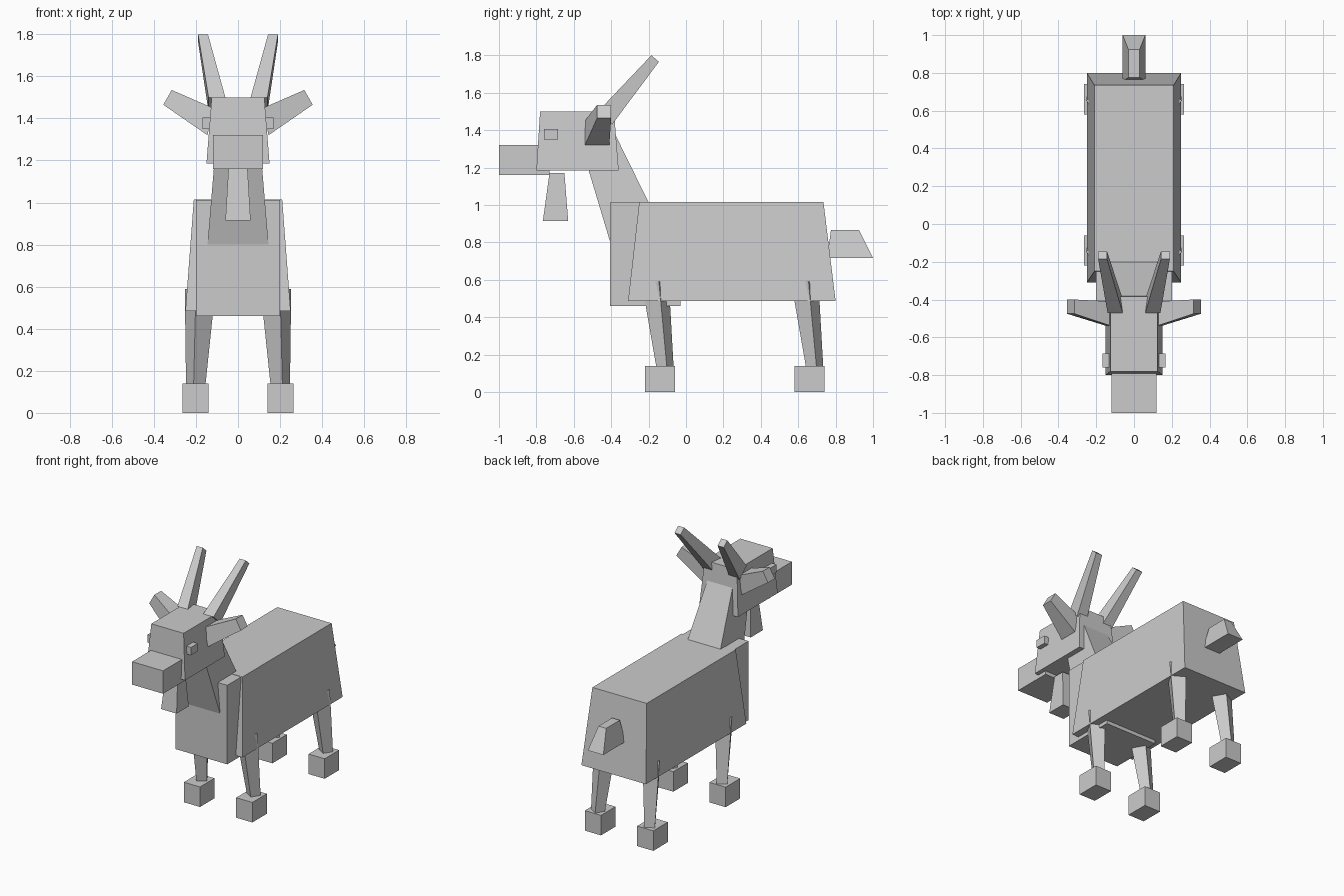
import bpy
from mathutils import Vector

cube = bpy.data.objects.get("Cube")
if cube:
    bpy.data.objects.remove(cube, do_unlink=True)

grey = bpy.data.materials.new("plain_grey")
grey.use_nodes = True
grey.diffuse_color = (0.6, 0.6, 0.6, 1)
grey.node_tree.nodes["Principled BSDF"].inputs["Base Color"].default_value = grey.diffuse_color


def loft(name, start, end, mirror=False):
    """Six-sided block joining two four-point outlines."""
    mesh = bpy.data.meshes.new(name)
    faces = [(3, 2, 1, 0), (4, 5, 6, 7)]
    faces += [(i, (i + 1) % 4, (i + 1) % 4 + 4, i + 4) for i in range(4)]
    points = [Vector(p) for p in start + end]
    # Keep the faces pointing outwards
    normal = (points[1] - points[0]).cross(points[2] - points[1])
    if normal.dot(points[4] - points[0]) < 0:
        faces = [f[::-1] for f in faces]
    mesh.from_pydata(points, [], faces)
    mesh.materials.append(grey)
    obj = bpy.data.objects.new(name, mesh)
    bpy.context.collection.objects.link(obj)
    if mirror:
        obj.modifiers.new("Mirror", 'MIRROR').use_mirror_merge = False
    return obj


def rect(x0, x1, y0, y1, z):
    return [(x0, y0, z), (x1, y0, z), (x1, y1, z), (x0, y1, z)]


def taper(name, z0, half0, y0, z1, half1, y1):
    """Centred block with a different width and depth at each height."""
    return loft(name, rect(-half0, half0, *y0, z0), rect(-half1, half1, *y1, z1))


def box(name, x, y, z, mirror=False):
    return loft(name, rect(*x, *y, z[0]), rect(*x, *y, z[1]), mirror)


def slanted(x0, x1, front, back):
    """Outline across x between two (y, z) points."""
    return [(x0, *front), (x1, *front), (x1, *back), (x0, *back)]


# Trunk
taper("body", 0.485, 0.25, (-0.31, 0.80), 1.015, 0.21, (-0.25, 0.735))
box("chest", (-0.2, 0.2), (-0.405, -0.03), (0.46, 1.013))
taper("neck", 0.8, 0.145, (-0.405, -0.095), 1.4, 0.095, (-0.585, -0.39))
taper("tail", 0.715, 0.06, (0.755, 1.0), 0.865, 0.03, (0.775, 0.925))

# Head
taper("head", 1.185, 0.15, (-0.80, -0.36), 1.5, 0.125, (-0.78, -0.385))
box("muzzle", (-0.12, 0.12), (-1.0, -0.73), (1.16, 1.32))
taper("beard", 0.915, 0.06, (-0.765, -0.63), 1.17, 0.045, (-0.73, -0.65))
box("eyes", (0.12, 0.168), (-0.76, -0.685), (1.35, 1.405), True)

# Ears and horns
loft("ears",
     [(0.145, -0.54, 1.32), (0.145, -0.41, 1.32), (0.12, -0.41, 1.45), (0.12, -0.54, 1.45)],
     [(0.355, -0.475, 1.465), (0.355, -0.4, 1.465), (0.315, -0.4, 1.535), (0.315, -0.475, 1.535)],
     True)
loft("horns", slanted(0.06, 0.14, (-0.47, 1.5), (-0.395, 1.43)),
     slanted(0.143, 0.19, (-0.185, 1.8), (-0.145, 1.765)), True)


def turned_square(centre, corner, z):
    """Square outline through a corner offset from its centre."""
    c, d = Vector(centre), Vector(corner)
    sides = (d, Vector((-d.y, d.x)), -d, Vector((d.y, -d.x)))
    return [(*(c + s), z) for s in sides]


# Legs and hooves
for name, y in (("front", -0.14), ("back", 0.66)):
    box(name + "_hooves", (0.14, 0.265), (y - 0.08, y + 0.08), (0, 0.14), True)
    loft(name + "_legs", turned_square((0.201, y + 0.028), (0.046, 0.01), 0.13),
         turned_square((0.18, y - 0.025), (0.073, 0.02), 0.59), True)
